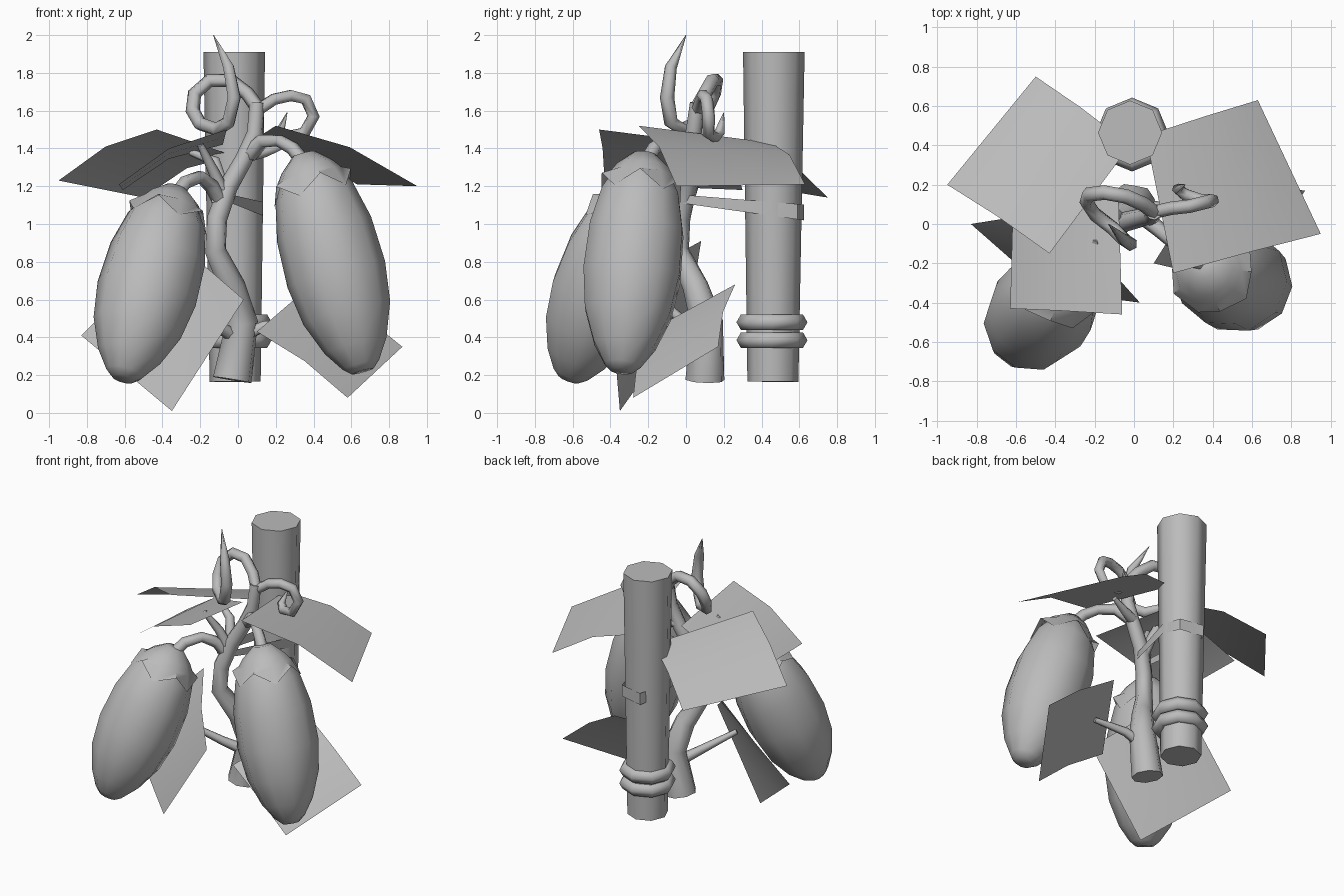
import bpy, math
from mathutils import Vector

cube = bpy.data.objects.get("Cube")
if cube:
    bpy.data.objects.remove(cube, do_unlink=True)

grey = bpy.data.materials.new("plain grey")
grey.use_nodes = True
grey.diffuse_color = (0.5, 0.5, 0.5, 1)
grey.node_tree.nodes["Principled BSDF"].inputs["Base Color"].default_value = (0.5, 0.5, 0.5, 1)


def finish(obj, angle):
    obj.data.materials.clear()
    obj.data.materials.append(grey)
    bpy.ops.object.select_all(action='DESELECT')
    obj.select_set(True)
    bpy.context.view_layer.objects.active = obj
    bpy.ops.object.shade_smooth_by_angle(angle=math.radians(angle))
    return obj


def mesh_object(name, verts, faces, angle=40):
    mesh = bpy.data.meshes.new(name)
    mesh.from_pydata(verts, [], faces)
    mesh.update()
    obj = bpy.data.objects.new(name, mesh)
    bpy.context.collection.objects.link(obj)
    return finish(obj, angle)


def tube(name, points, radii, resolution=1):
    """Swept tube through points, radii interpolated from a short list."""
    curve = bpy.data.curves.new(name, 'CURVE')
    curve.dimensions = '3D'
    curve.bevel_depth = 1
    curve.bevel_resolution = resolution
    curve.use_fill_caps = True
    spline = curve.splines.new('POLY')
    spline.points.add(len(points) - 1)
    for i, p in enumerate(points):
        spline.points[i].co = (*p, 1)
        t = i / (len(points) - 1) * (len(radii) - 1)
        k = min(int(t), len(radii) - 2)
        spline.points[i].radius = radii[k] + (radii[k + 1] - radii[k]) * (t - k)
    temp = bpy.data.objects.new(name + " path", curve)
    bpy.context.collection.objects.link(temp)
    bpy.context.view_layer.update()
    mesh = bpy.data.meshes.new_from_object(temp.evaluated_get(bpy.context.evaluated_depsgraph_get()))
    bpy.data.objects.remove(temp, do_unlink=True)
    mesh.name = name
    obj = bpy.data.objects.new(name, mesh)
    bpy.context.collection.objects.link(obj)
    return finish(obj, 65)


def lathe(name, top, bottom, profile, sides, tooth=0.0):
    """Round body along an axis; tooth lengthens every other rim point."""
    top, bottom = Vector(top), Vector(bottom)
    axis = bottom - top
    turn = axis.to_track_quat('Z', 'Y')
    verts, faces = [], []
    for row, (t, r) in enumerate(profile):
        for i in range(sides):
            a = math.tau * i / sides
            shift = tooth * (1 if i % 2 else -0.5) if row == len(profile) - 1 else 0
            verts.append(top + axis * (t + shift) + turn @ Vector((math.cos(a), math.sin(a), 0)) * r)
    for row in range(len(profile) - 1):
        for i in range(sides):
            j = (i + 1) % sides
            faces.append((row * sides + i, row * sides + j, (row + 1) * sides + j, (row + 1) * sides + i))
    faces.append(tuple(reversed(range(sides))))
    if not tooth:
        faces.append(tuple(range(len(verts) - sides, len(verts))))
    return mesh_object(name, verts, faces, 45)


def leaf(name, corners, lift):
    """Square sheet of four panels, raised along the middle line."""
    a, b, c, d = map(Vector, corners)
    normal = (c - a).cross(d - b).normalized()
    if normal.z < 0:
        normal = -normal
    verts = []
    for v in (0, 0.5, 1):
        for u in (0, 0.5, 1):
            p = (a * (1 - u) + b * u) * (1 - v) + (d * (1 - u) + c * u) * v
            verts.append(p + normal * lift * (u == 0.5))
    faces = [(i, i + 1, i + 4, i + 3) for i in (0, 1, 3, 4)]
    return mesh_object(name, verts, faces, 30)


# Support stake and its two rings
lathe("stake", (-0.02, 0.465, 1.91), (-0.015, 0.46, 0.165), [(0, 0.163), (1, 0.135)], 8)
for i, z in enumerate((0.385, 0.48)):
    bpy.ops.mesh.primitive_torus_add(location=(-0.01, 0.455, z), major_segments=8, minor_segments=6,
                                     major_radius=0.14, minor_radius=0.048)
    ring = bpy.context.object
    ring.name = "stake_ring_" + str(i + 1)
    finish(ring, 80)

# Flat tie looping around the stem and the stake
loop = [(-0.14, -0.04), (-0.04, -0.04), (0.13, 0.45), (0.1, 0.59), (-0.07, 0.625), (-0.12, 0.5)]
verts = [(x, y, 1.13 - 0.11 * y + side * (0.023 + 0.03 * y)) for side in (-1, 1) for x, y in loop]
n = len(loop)
mesh_object("tie_band", verts, [(i, (i + 1) % n, n + (i + 1) % n, n + i) for i in range(n)])

# Main stem and curling tendrils
tube("main_stem", [(-0.03, 0.1, 0.175), (0.02, 0.11, 0.48), (-0.03, 0.05, 0.67), (-0.12, -0.04, 0.86),
                   (-0.11, -0.03, 1.03), (-0.05, 0.01, 1.2), (0.03, 0.03, 1.34), (0.09, 0.04, 1.48),
                   (0.1, 0.06, 1.64)], [0.105, 0.058, 0.05, 0.04], 2)
tube("large_tendril", [(0.1, 0.06, 1.62), (0.05, 0.1, 1.69), (-0.04, 0.14, 1.76), (-0.15, 0.16, 1.76),
                       (-0.23, 0.15, 1.69), (-0.24, 0.11, 1.6), (-0.2, 0.05, 1.53), (-0.11, -0.02, 1.5),
                       (-0.05, -0.08, 1.54), (-0.02, -0.1, 1.67), (-0.05, -0.08, 1.83),
                       (-0.13, 0, 2.0)], [0.038] * 10 + [0.032, 0.002])
tube("small_tendril", [(0.1, 0.06, 1.6), (0.19, 0.08, 1.66), (0.28, 0.09, 1.68), (0.36, 0.11, 1.66),
                       (0.4, 0.12, 1.57), (0.35, 0.12, 1.48), (0.26, 0.15, 1.46), (0.22, 0.18, 1.49),
                       (0.26, 0.2, 1.59)], [0.034] * 7 + [0.028, 0.002])

# Hanging fruits with cap and stalk
body = [(0, 0.06), (0.07, 0.145), (0.17, 0.212), (0.34, 0.258), (0.55, 0.268),
        (0.73, 0.238), (0.88, 0.17), (0.97, 0.1), (1, 0.06)]
cap = [(-0.01, 0.06), (0.05, 0.14), (0.09, 0.175), (0.135, 0.222)]
fruits = {
    "left": ((0.35, -0.22, 1.36), (0.66, -0.34, 0.22),
             [(0.06, 0.03, 1.37), (0.13, -0.03, 1.44), (0.22, -0.11, 1.44), (0.29, -0.17, 1.4), (0.36, -0.22, 1.31)]),
    "right": ((-0.33, -0.26, 1.18), (-0.61, -0.62, 0.18),
              [(-0.08, 0.0, 1.1), (-0.14, -0.05, 1.2), (-0.2, -0.13, 1.25), (-0.28, -0.21, 1.22), (-0.35, -0.28, 1.12)]),
}
for side, (top, bottom, stalk) in fruits.items():
    lathe(side + "_fruit", top, bottom, body, 10)
    lathe(side + "_fruit_cap", top, bottom, cap, 10, 0.05)
    tube(side + "_fruit_stalk", stalk, [0.045, 0.034, 0.04])

# Leaves, given by their corners
leaf("upper_left_leaf", [(0.2, -0.25, 1.52), (0.95, -0.05, 1.2), (0.63, 0.63, 1.21), (0.06, 0.45, 1.43)], 0.05)
leaf("upper_right_leaf", [(-0.43, -0.15, 1.5), (-0.95, 0.2, 1.23), (-0.5, 0.75, 1.14), (-0.02, 0.4, 1.36)], 0.05)
leaf("front_right_leaf", [(-0.06, -0.46, 1.5), (-0.63, -0.43, 1.21), (-0.61, 0.3, 1.18), (-0.08, 0.17, 1.42)], 0.05)
leaf("lower_left_leaf", [(0.1, -0.2, 0.43), (0.58, -0.28, 0.08), (0.87, 0.17, 0.35), (0.39, 0.26, 0.68)], 0.03)
leaf("lower_right_leaf", [(-0.83, 0, 0.41), (-0.35, -0.35, 0.01), (0.03, -0.4, 0.6), (-0.33, 0.08, 0.91)], 0.03)

# Leaf stalks
stalks = {
    "upper_left": [(0.04, 0.04, 1.36), (0.14, 0.07, 1.38), (0.25, 0.1, 1.42)],
    "upper_right": [(-0.07, 0.01, 1.15), (-0.12, 0.08, 1.33), (-0.25, 0.15, 1.38)],
    "front_right": [(-0.07, 0.0, 1.14), (-0.13, -0.03, 1.28), (-0.2, -0.1, 1.42)],
    "lower_left": [(0.01, 0.1, 0.4), (0.14, 0.08, 0.46), (0.36, 0.03, 0.49)],
    "lower_right": [(0.0, 0.1, 0.39), (-0.12, 0.0, 0.47), (-0.31, -0.14, 0.6)],
}
for name, path in stalks.items():
    tube(name + "_leaf_stalk", path, [0.04, 0.03, 0.018])
